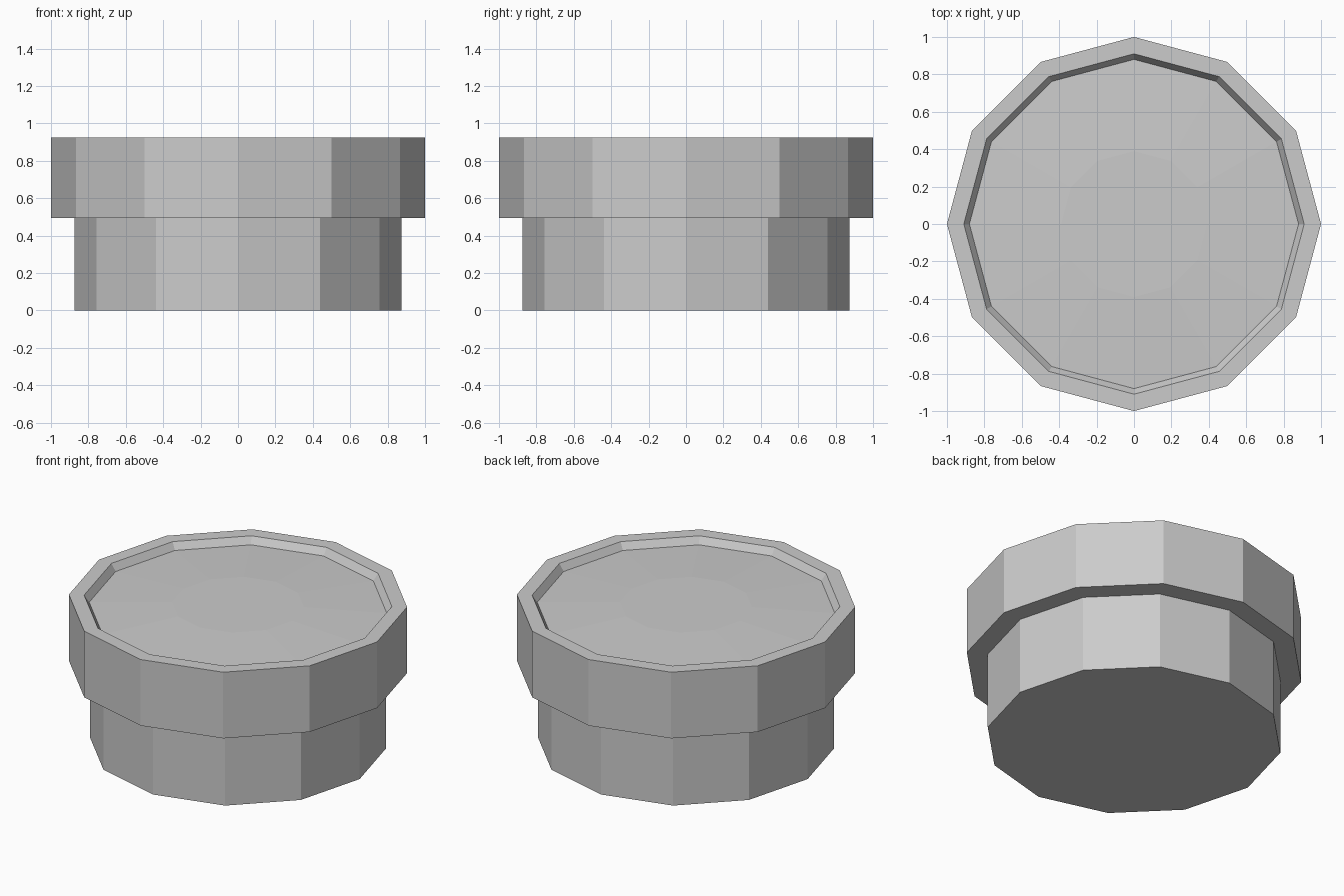
import bpy
import bmesh
from math import cos, sin, pi

if "Cube" in bpy.data.objects:
    bpy.data.objects.remove(bpy.data.objects["Cube"])

SIDES = 12


def lathe(name, profile, cap_first=False, cap_last=False):
    """Stack 12-sided rings from (radius, z) pairs and bridge them with flat faces."""
    bm = bmesh.new()
    rings = []
    for r, z in profile:
        rings.append([bm.verts.new((r * cos(2 * pi * i / SIDES), r * sin(2 * pi * i / SIDES), z))
                      for i in range(SIDES)])
    for a, b in zip(rings, rings[1:]):
        for i in range(SIDES):
            j = (i + 1) % SIDES
            bm.faces.new((a[i], a[j], b[j], b[i]))
    if cap_first:
        bm.faces.new(rings[0][::-1])
    if cap_last:
        bm.faces.new(rings[-1])
    mesh = bpy.data.meshes.new(name)
    bm.to_mesh(mesh)
    bm.free()
    obj = bpy.data.objects.new(name, mesh)
    bpy.context.collection.objects.link(obj)
    return obj


# Pot: straight base, overhanging collar, bevelled inner lip
lathe("pot", [(0.875, 0), (0.875, 0.495), (1.0, 0.495), (1.0, 0.925),
              (0.91, 0.925), (0.88, 0.88)], cap_first=True)

# Soil: very shallow mound with a flat middle
lathe("soil", [(0.88, 0.88), (0.39, 0.90)], cap_last=True)
